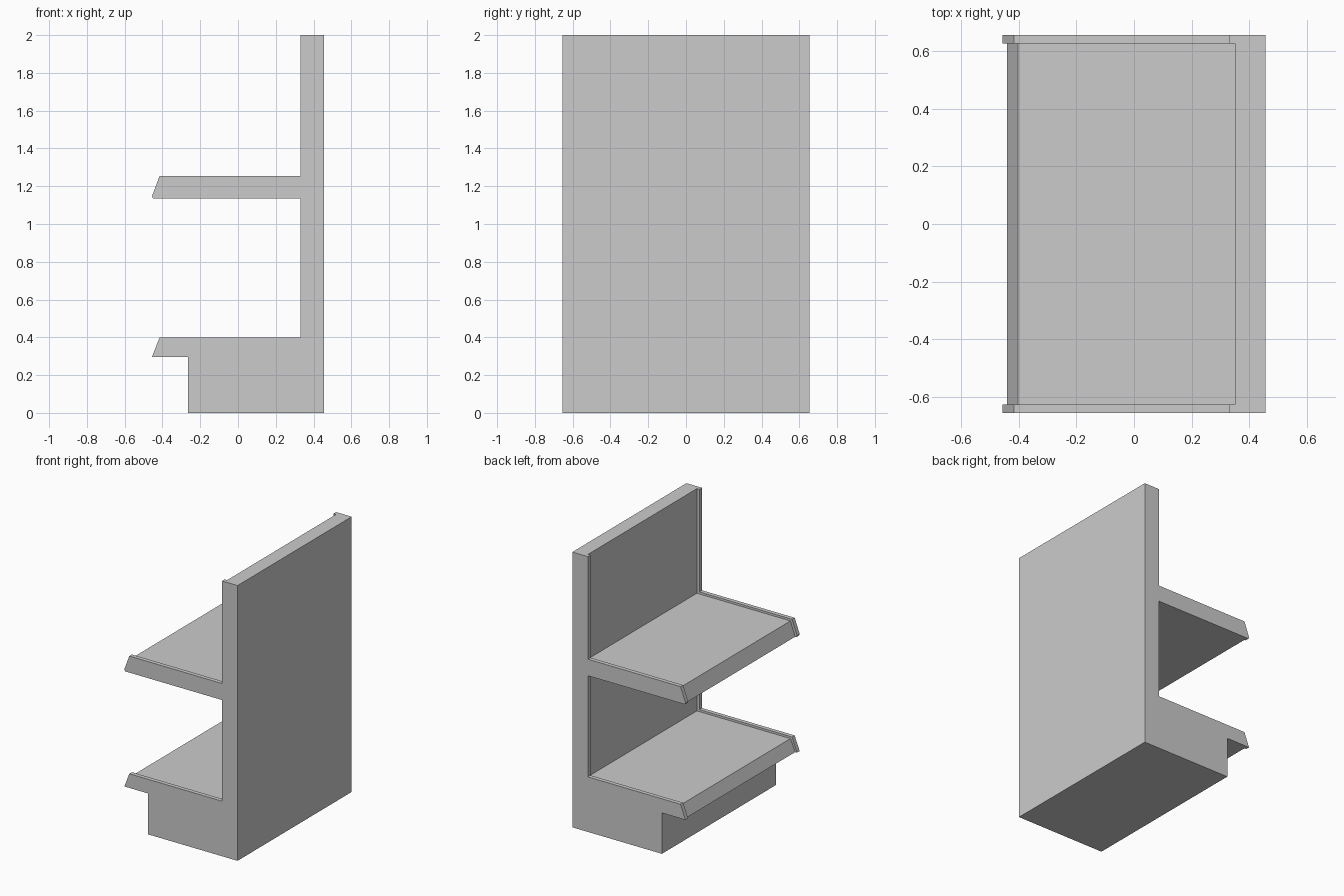
import bpy
import bmesh

if "Cube" in bpy.data.objects:
    bpy.data.objects.remove(bpy.data.objects["Cube"])

HALF = 0.655    # half width of the unit
INNER = 0.625   # inner face of the side panels


def extrude_profile(name, profile, y0, y1):
    """Extrude a closed (x, z) profile from y0 to y1."""
    bm = bmesh.new()
    face = bm.faces.new([bm.verts.new((x, y0, z)) for x, z in profile])
    ext = bmesh.ops.extrude_face_region(bm, geom=[face])
    moved = [g for g in ext["geom"] if isinstance(g, bmesh.types.BMVert)]
    bmesh.ops.translate(bm, verts=moved, vec=(0, y1 - y0, 0))
    bmesh.ops.recalc_face_normals(bm, faces=bm.faces)
    mesh = bpy.data.meshes.new(name)
    bm.to_mesh(mesh)
    bm.free()
    obj = bpy.data.objects.new(name, mesh)
    bpy.context.collection.objects.link(obj)
    return obj


def shelf(name, top, bottom):
    """Recessed shelf board with a slanted front edge."""
    profile = [(0.35, bottom), (0.35, top), (-0.402, top), (-0.44, bottom)]
    return extrude_profile(name, profile, -INNER, INNER)


# Side panels: upright, two shelf ends and the plinth in one outline
side = [(0.455, 0), (0.455, 2), (0.33, 2),
        (0.33, 1.255), (-0.415, 1.255), (-0.455, 1.148), (0.33, 1.148),
        (0.33, 0.4), (-0.415, 0.4), (-0.455, 0.297),
        (-0.265, 0.297), (-0.265, 0)]
extrude_profile("side_panel_front", side, -HALF, -INNER)
extrude_profile("side_panel_back", side, INNER, HALF)

# Back wall, slightly recessed behind the side panel edges
extrude_profile("back_panel", [(0.35, 0), (0.455, 0), (0.455, 2), (0.35, 2)],
                -INNER, INNER)

# Plinth under the lower shelf
extrude_profile("plinth", [(-0.265, 0), (0.35, 0), (0.35, 0.297), (-0.265, 0.297)],
                -INNER, INNER)

# Shelves
shelf("lower_shelf", 0.385, 0.297)
# The upper shelf hangs a little below its side panels
upper = shelf("upper_shelf", 1.24, 1.135)
# Thin bottom tray reaching the outer width
extrude_profile("upper_shelf_tray",
                [(0.33, 1.135), (0.33, 1.148), (-0.455, 1.148), (-0.45, 1.135)],
                -HALF, -INNER)
extrude_profile("upper_shelf_tray_back",
                [(0.33, 1.135), (0.33, 1.148), (-0.455, 1.148), (-0.45, 1.135)],
                INNER, HALF)
